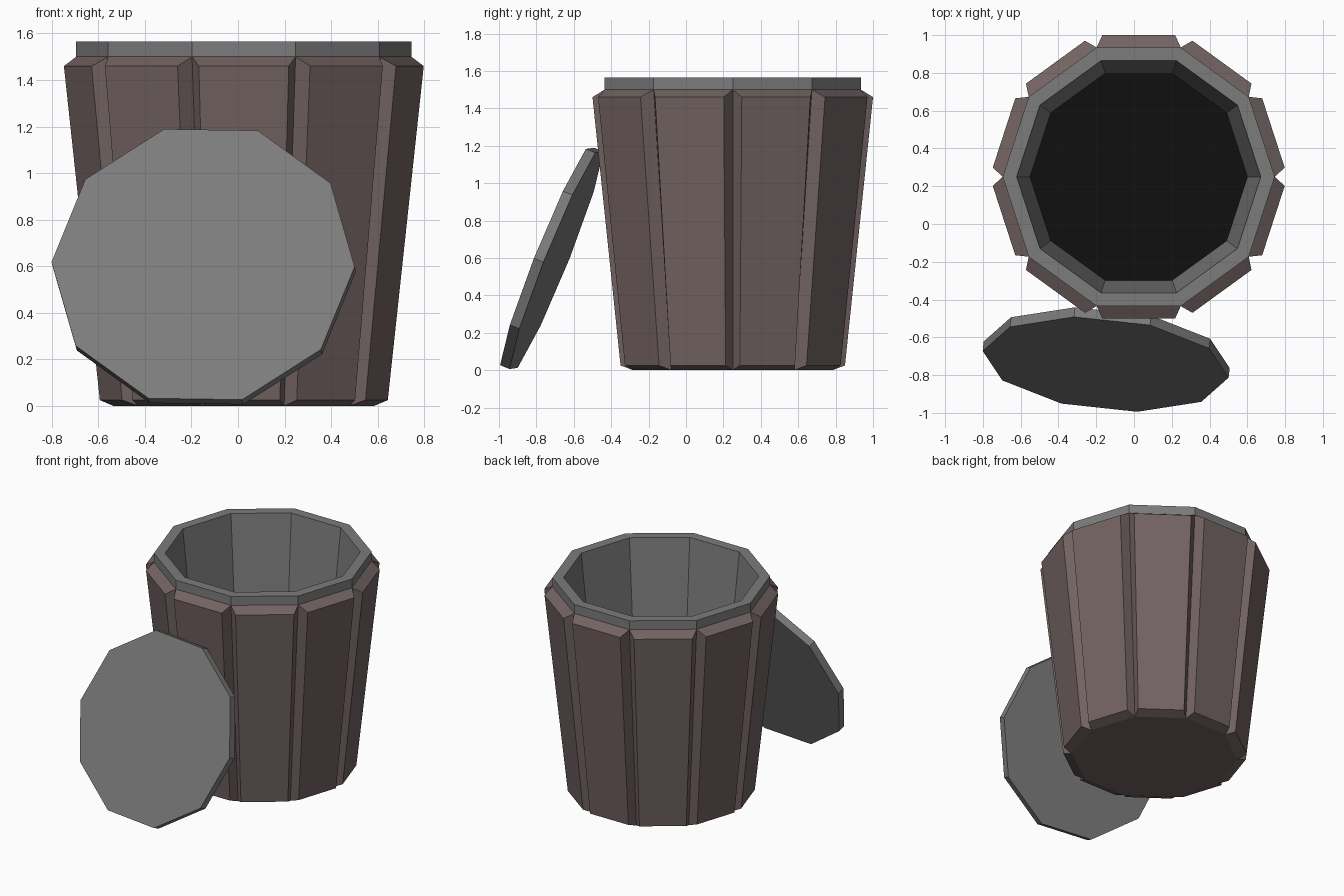
import bpy
from math import cos, sin, pi
from mathutils import Vector

if "Cube" in bpy.data.objects:
    bpy.data.objects.remove(bpy.data.objects["Cube"])

N = 10                      # everything is ten-sided
CX, CY = 0.025, 0.25        # bin axis


def material(name, r, g, b):
    m = bpy.data.materials.new(name)
    m.diffuse_color = (r, g, b, 1)
    m.use_nodes = True
    m.node_tree.nodes["Principled BSDF"].inputs["Base Color"].default_value = m.diffuse_color
    return m


def build(name, verts, faces, mat):
    me = bpy.data.meshes.new(name)
    me.from_pydata([tuple(v) for v in verts], [], faces)
    me.materials.append(mat)
    ob = bpy.data.objects.new(name, me)
    bpy.context.collection.objects.link(ob)
    return ob


def ring(r, z):
    return [(CX + r * cos(2 * pi * i / N), CY + r * sin(2 * pi * i / N), z)
            for i in range(N)]


def lathe(name, profile, mat):
    verts = [v for r, z in profile for v in ring(r, z)]
    faces = []
    for k in range(len(profile) - 1):
        for i in range(N):
            j = (i + 1) % N
            faces.append((k * N + i, k * N + j, (k + 1) * N + j, (k + 1) * N + i))
    return build(name, verts, faces, mat)


brown = material("brown", 0.17, 0.125, 0.123)
grey = material("grey", 0.2, 0.2, 0.2)
black = material("black", 0.005, 0.005, 0.005)

# raised panels around the body, meeting in V grooves, plus the underside
verts, faces = ring(0.56, 0) + ring(0.72, 1.5), [tuple(reversed(range(N)))]
for i in range(N):
    j = (i + 1) % N
    a = 2 * pi * (i + 0.5) / N
    out, side = Vector((cos(a), sin(a), 0)), Vector((-sin(a), cos(a), 0))
    s = len(verts)
    for apothem, h, z in ((0.60, -0.155, 0.025), (0.60, 0.155, 0.025),
                          (0.75, 0.193, 1.46), (0.75, -0.193, 1.46)):
        verts.append(Vector((CX, CY, z)) + out * apothem + side * h)
    base = (i, j, N + j, N + i)
    faces.append((s, s + 1, s + 2, s + 3))
    for k in range(4):
        m = (k + 1) % 4
        faces.append((base[k], base[m], s + m, s + k))
build("bin_body", verts, faces, brown)

# rim and inner wall
lathe("rim_and_liner", [(0.72, 1.5), (0.72, 1.565), (0.646, 1.565), (0.576, 0.92)], grey)

# dark inner floor
build("inner_floor", ring(0.576, 0.92), [tuple(range(N))], black)

# lid leaning on the front of the bin
n = Vector((-0.094, -0.924, 0.372)).normalized()
u = Vector((0.65, -0.07, -0.01))
u = (u - n * u.dot(n)).normalized()
w = n.cross(u)
c = Vector((-0.15, -0.743, 0.608))
verts = []
for depth in (0.055, 0):
    verts += [c - n * depth + (u * cos(2 * pi * i / N) + w * sin(2 * pi * i / N)) * 0.655
              for i in range(N)]
faces = [tuple(reversed(range(N))), tuple(range(N, 2 * N))]
faces += [(i, (i + 1) % N, N + (i + 1) % N, N + i) for i in range(N)]
build("lid", verts, faces, grey)
